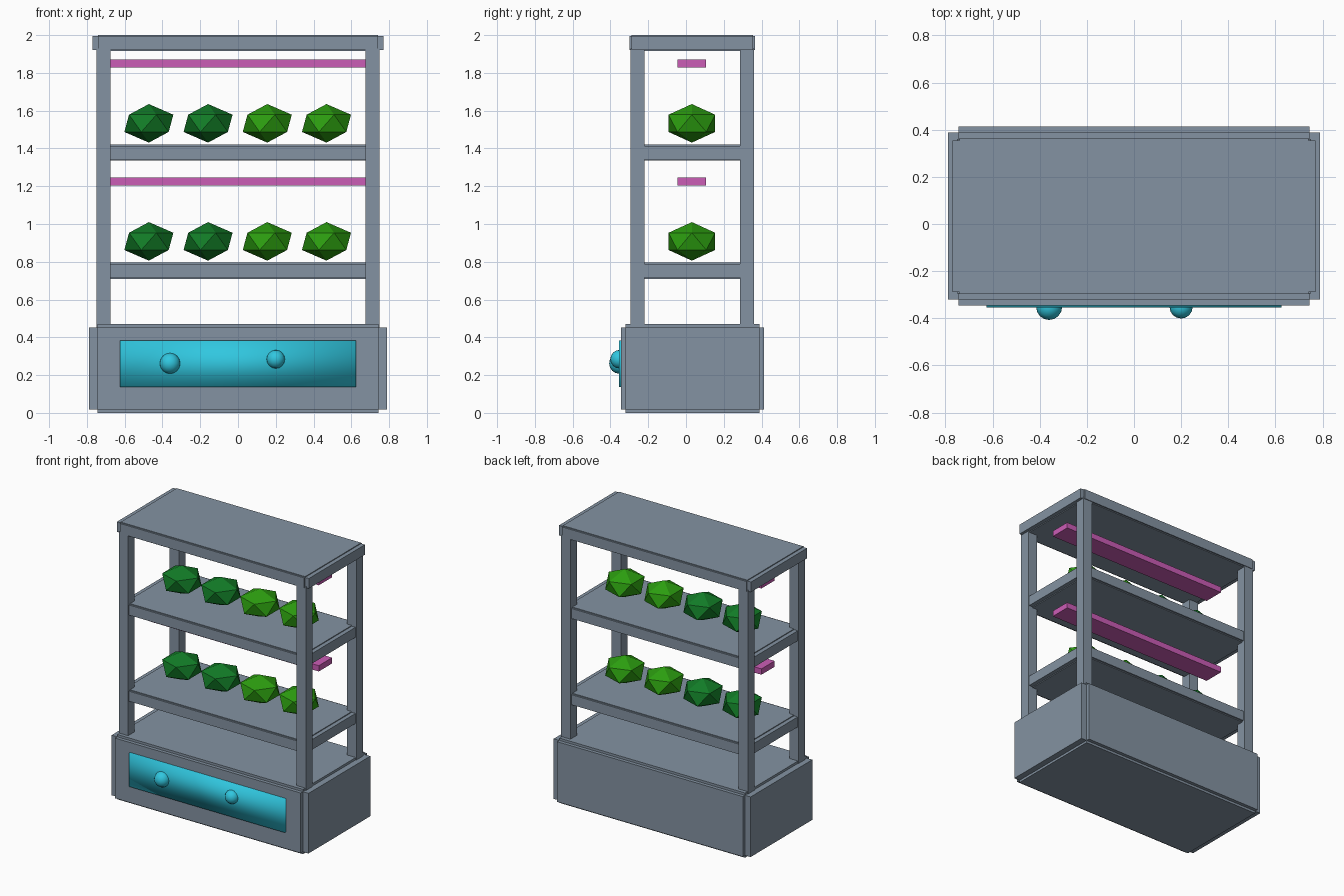
import bpy
import bmesh
from mathutils import Matrix, Vector

cube = bpy.data.objects.get("Cube")
if cube:
    bpy.data.objects.remove(cube, do_unlink=True)


def material(name, rgb):
    m = bpy.data.materials.new(name)
    m.use_nodes = True
    colour = (*rgb, 1)
    m.diffuse_color = colour
    m.node_tree.nodes["Principled BSDF"].inputs["Base Color"].default_value = colour
    return m


GREY = material("blue_grey_metal", (0.23, 0.29, 0.36))
PINK = material("pink_grow_light", (0.60, 0.11, 0.47))
DARK = material("dark_green_leaf", (0.006, 0.20, 0.02))
LIGHT = material("light_green_leaf", (0.025, 0.34, 0.005))
BLUE = material("cyan_drawer", (0.03, 0.57, 0.74))


def finish(name, bm, mat, smooth=False):
    mesh = bpy.data.meshes.new(name)
    bmesh.ops.recalc_face_normals(bm, faces=bm.faces)
    for f in bm.faces:
        f.smooth = smooth
    bm.to_mesh(mesh)
    bm.free()
    mesh.materials.append(mat)
    ob = bpy.data.objects.new(name, mesh)
    bpy.context.collection.objects.link(ob)
    return ob


def add_box(bm, lo, hi):
    lo, hi = Vector(lo), Vector(hi)
    size = Matrix.Diagonal((*(hi - lo), 1))
    bmesh.ops.create_cube(bm, size=1, matrix=Matrix.Translation((lo + hi) / 2) @ size)


def box(name, lo, hi, mat, smooth=False):
    bm = bmesh.new()
    add_box(bm, lo, hi)
    return finish(name, bm, mat, smooth)


def panelled_box(name, lo, hi, step):
    """Box with a raised panel on every side, leaving notched edges."""
    bm = bmesh.new()
    for axis in range(3):
        a = [v + s for v, s in zip(lo, step)]
        b = [v - s for v, s in zip(hi, step)]
        a[axis], b[axis] = lo[axis], hi[axis]
        add_box(bm, a, b)
    return finish(name, bm, GREY)


# Cabinet base and roof
panelled_box("cabinet_base", (-0.79, -0.345, 0), (0.79, 0.413, 0.47), (0.045, 0.025, 0.017))
panelled_box("roof_panel", (-0.77, -0.298, 1.915), (0.77, 0.365, 2.0), (0.03, 0.01, 0.006))

# Corner posts
for x, side in ((-0.7125, "right"), (0.7125, "left")):
    for y, end in ((-0.257, "front"), (0.323, "back")):
        box(f"{end}_{side}_post", (x - 0.0375, y - 0.0375, 0.45),
            (x + 0.0375, y + 0.0375, 1.93), GREY)

# Shelves, each with its grow light and four plants
for z, level in ((0.71, "lower"), (1.335, "upper")):
    panelled_box(f"{level}_shelf", (-0.743, -0.285, z), (0.743, 0.35, z + 0.085),
                 (0.03, 0.012, 0.006))
    box(f"{level}_grow_light", (-0.68, -0.045, z + 0.493), (0.68, 0.107, z + 0.535), PINK)
    for i in range(4):
        bm = bmesh.new()
        place = Matrix.Translation((-0.472 + 0.3135 * i, 0.031, z + 0.198))
        bmesh.ops.create_icosphere(bm, subdivisions=1, radius=1,
                                   matrix=place @ Matrix.Diagonal((0.145, 0.145, 0.102, 1)))
        finish(f"{level}_plant_{i + 1}", bm, DARK if i < 2 else LIGHT)

# Drawer front and knobs
box("drawer_front", (-0.625, -0.355, 0.137), (0.625, -0.30, 0.382), BLUE, smooth=True)
for name, x, z, r in (("right_knob", -0.36, 0.262, 0.055), ("left_knob", 0.2, 0.284, 0.049)):
    bm = bmesh.new()
    place = Matrix.Translation((x, -0.352, z))
    bmesh.ops.create_uvsphere(bm, u_segments=16, v_segments=8, radius=r, matrix=place)
    finish(name, bm, BLUE, smooth=True)
